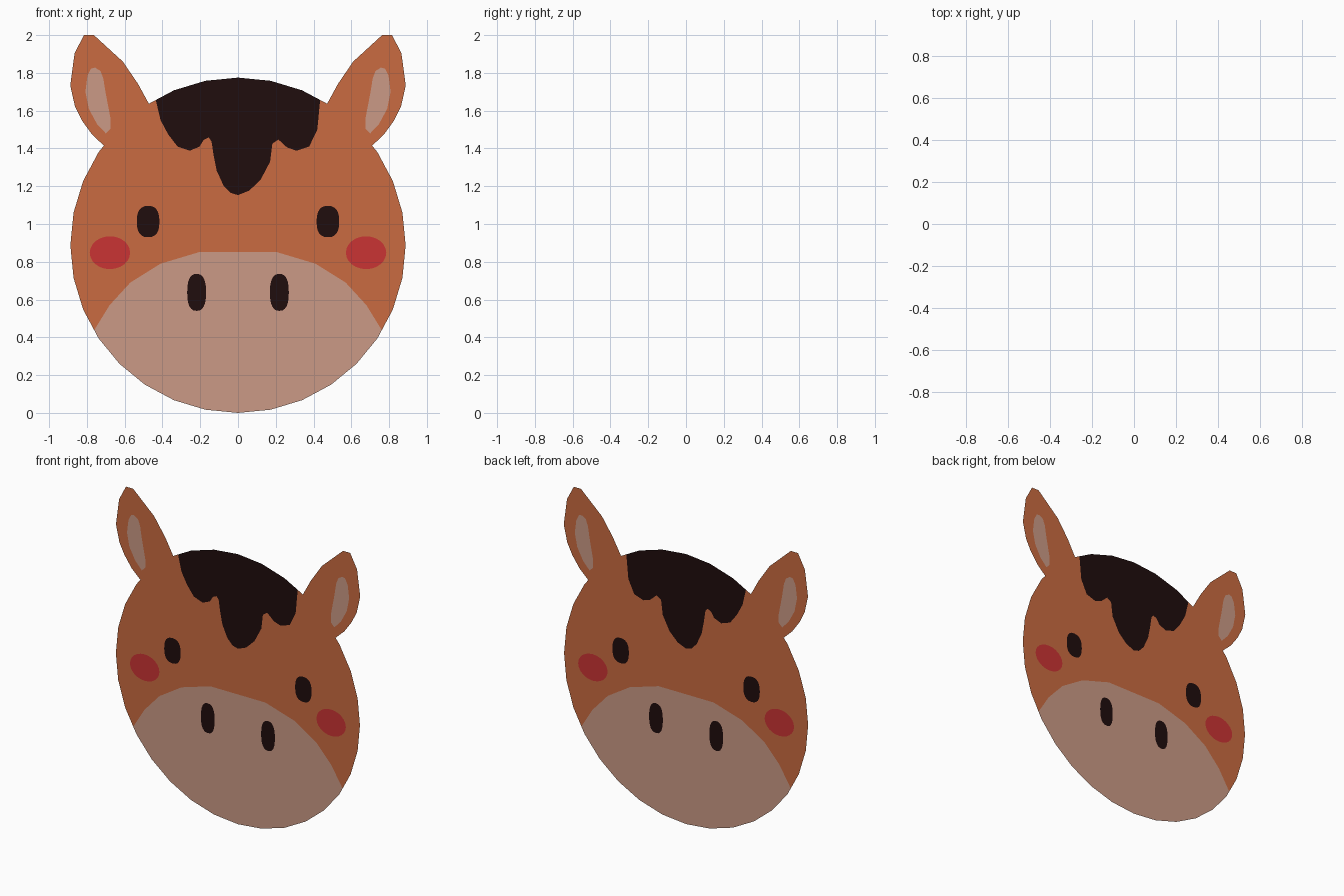
import bpy
import math
from mathutils import Vector
from mathutils.geometry import delaunay_2d_cdt

if "Cube" in bpy.data.objects:
    bpy.data.objects.remove(bpy.data.objects["Cube"])


def material(name, r, g, b):
    m = bpy.data.materials.new(name)
    m.diffuse_color = (r, g, b, 1)
    m.use_nodes = True
    m.node_tree.nodes["Principled BSDF"].inputs["Base Color"].default_value = m.diffuse_color
    return m


CHESTNUT = material("chestnut", 0.59, 0.147, 0.052)
CREAM = material("muzzle_cream", 0.60, 0.322, 0.237)
ROSE = material("cheek_rose", 0.59, 0.034, 0.034)
DARK = material("dark_brown", 0.014, 0.004, 0.004)


def oval(cx, cz, rx, rz, sides=24, power=1.0):
    """Ellipse outline; power below 1 makes it squarer."""
    pts = []
    for i in range(sides):
        a = 2 * math.pi * i / sides
        c, s = math.cos(a), math.sin(a)
        pts.append((cx + rx * math.copysign(abs(c) ** power, c),
                    cz + rz * math.copysign(abs(s) ** power, s)))
    return pts


def flip(pts):
    return [(-x, z) for x, z in pts]


def sheet(name, regions, y):
    """Flat sheet: first region is the silhouette, later ones are cut into it as colours."""
    verts, faces = [], []
    for pts, _ in regions:
        area = sum(a[0] * b[1] - b[0] * a[1] for a, b in zip(pts, pts[1:] + pts[:1]))
        if area < 0:
            pts = pts[::-1]
        start = len(verts)
        verts += [Vector(p) for p in pts]
        faces.append(list(range(start, len(verts))))
    out_v, _, out_f, _, _, origin = delaunay_2d_cdt(verts, [], faces, 1, 1e-5)
    kept = [(f, max(o)) for f, o in zip(out_f, origin) if 0 in o]
    used = sorted({i for f, _ in kept for i in f})
    index = {v: n for n, v in enumerate(used)}

    mesh = bpy.data.meshes.new(name)
    mesh.from_pydata([(out_v[i].x, y, out_v[i].y) for i in used], [],
                     [[index[i] for i in f] for f, _ in kept])
    mats = []
    for _, m in regions:
        if m not in mats:
            mats.append(m)
    for m in mats:
        mesh.materials.append(m)
    for poly, (_, region) in zip(mesh.polygons, kept):
        poly.material_index = mats.index(regions[region][1])
    obj = bpy.data.objects.new(name, mesh)
    bpy.context.collection.objects.link(obj)
    return obj


# Muzzle: right half of its upper edge, mirrored, running past the head rim
muzzle_half = [(1.0, -0.1), (0.85, 0.29), (0.757, 0.445), (0.68, 0.57),
               (0.57, 0.69), (0.41, 0.79), (0.2, 0.853)]
muzzle = muzzle_half + flip(muzzle_half)[::-1]

# Forelock with three hanging locks
forelock = [(-0.435, 1.9), (-0.435, 1.655), (-0.41, 1.55), (-0.37, 1.475), (-0.32, 1.41),
            (-0.256, 1.388), (-0.203, 1.41), (-0.182, 1.445), (-0.155, 1.458),
            (-0.14, 1.437), (-0.13, 1.368), (-0.113, 1.283), (-0.077, 1.204),
            (-0.04, 1.165), (0, 1.153), (0.06, 1.177), (0.12, 1.235), (0.17, 1.33),
            (0.182, 1.426), (0.214, 1.447), (0.26, 1.405), (0.31, 1.388),
            (0.377, 1.41), (0.42, 1.5), (0.435, 1.66), (0.435, 1.9)]

# Head disc with the face cut into it
head = [(oval(0, 0.8875, 0.8875, 0.8875, 32), CHESTNUT), (muzzle, CREAM), (forelock, DARK)]
for s in (-1, 1):
    head.append((oval(s * 0.476, 1.013, 0.06, 0.083, 24, 0.8), DARK))   # eye
    head.append((oval(s * 0.678, 0.848, 0.107, 0.087), ROSE))           # cheek
    head.append((oval(s * 0.219, 0.638, 0.05, 0.098, 24, 0.8), DARK))   # nostril
sheet("head", head, -0.001)

# Ears, just behind the head
ear = [(-0.46, 1.62), (-0.472, 1.637), (-0.53, 1.743), (-0.61, 1.86), (-0.763, 2.0),
       (-0.815, 2.0), (-0.865, 1.905), (-0.888, 1.733), (-0.863, 1.622),
       (-0.826, 1.548), (-0.773, 1.474), (-0.71, 1.415), (-0.695, 1.385)]
inner = [(-0.757, 1.828), (-0.728, 1.81), (-0.713, 1.77), (-0.70, 1.69), (-0.675, 1.56),
         (-0.675, 1.505), (-0.70, 1.48), (-0.747, 1.53), (-0.79, 1.61),
         (-0.808, 1.70), (-0.797, 1.785), (-0.778, 1.823)]
sheet("left_ear", [(ear, CHESTNUT), (inner, CREAM)], 0.001)
sheet("right_ear", [(flip(ear), CHESTNUT), (flip(inner), CREAM)], 0.001)
